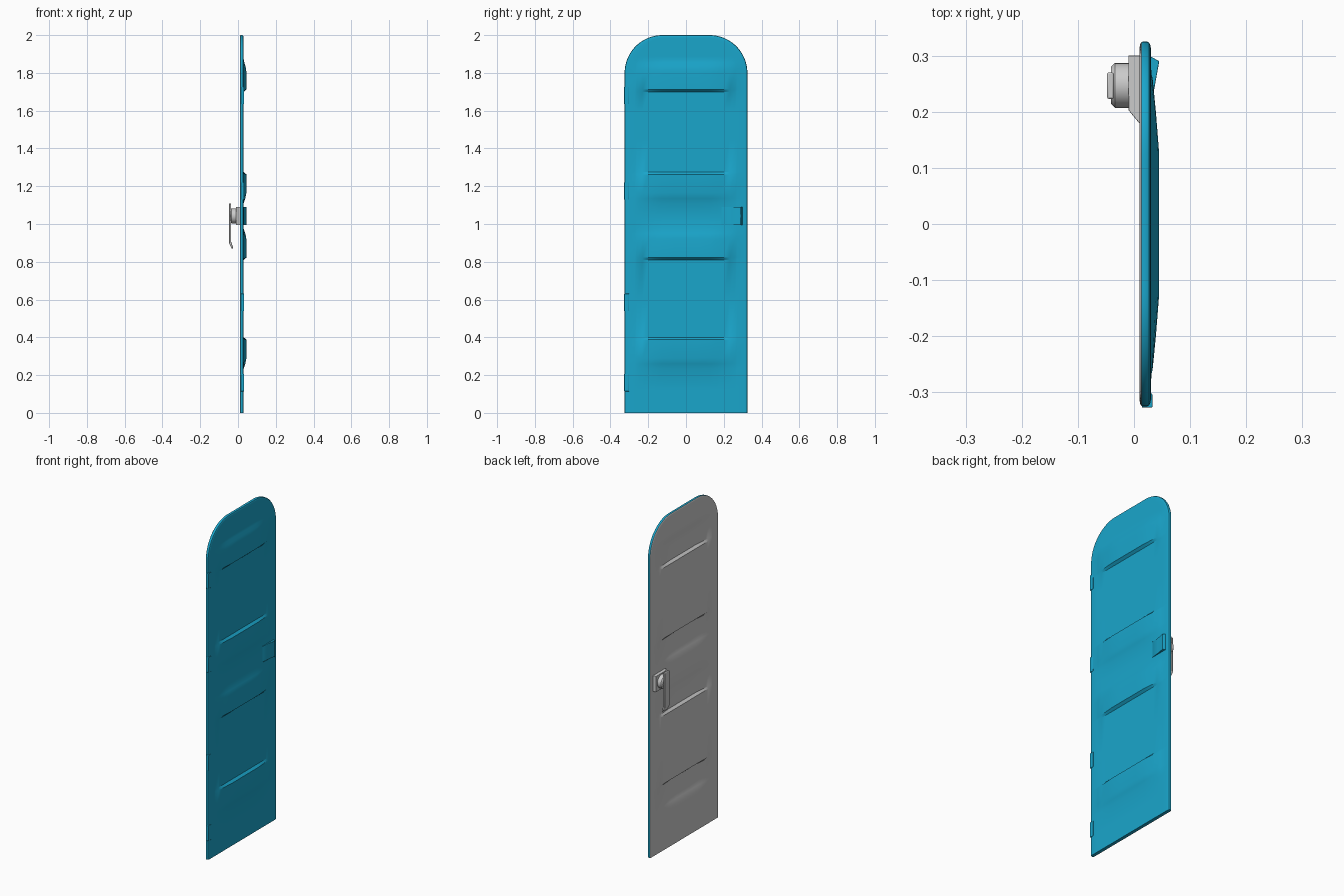
import bpy, bmesh, math

if "Cube" in bpy.data.objects:
    bpy.data.objects.remove(bpy.data.objects["Cube"])

blue = bpy.data.materials.new("blue_paint")
blue.diffuse_color = (0.01, 0.38, 0.6, 1)
blue.use_nodes = True
blue.node_tree.nodes["Principled BSDF"].inputs["Base Color"].default_value = blue.diffuse_color


def finish(name, bm, mat=None, bevel=0, segments=2):
    me = bpy.data.meshes.new(name)
    bm.to_mesh(me)
    bm.free()
    ob = bpy.data.objects.new(name, me)
    bpy.context.collection.objects.link(ob)
    if mat:
        me.materials.append(mat)
    if bevel:
        m = ob.modifiers.new("bevel", 'BEVEL')
        m.width, m.segments = bevel, segments
    bpy.ops.object.select_all(action='DESELECT')
    ob.select_set(True)
    bpy.context.view_layer.objects.active = ob
    bpy.ops.object.shade_smooth_by_angle(angle=math.radians(30))
    return ob


def lerp_table(v, table):
    if v <= table[0][0]:
        return table[0][1]
    for (a, fa), (b, fb) in zip(table, table[1:]):
        if v <= b:
            return fa + (fb - fa) * (v - a) / (b - a)
    return table[-1][1]


# Pressed ribs: (sharp edge z, direction of the soft fade)
RIBS = [(1.70, 1), (1.275, -1), (0.81, 1), (0.40, -1)]
ACROSS = [(0, 1), (0.13, 1), (0.2, 0.62), (0.262, 0.2), (0.272, 0)]
ALONG = [(0, 0), (0.012, 1), (0.11, 1), (0.14, 0.6), (0.165, 0)]


def rib_height(y, z):
    h = max(lerp_table((z - z0) * d, ALONG) for z0, d in RIBS)
    return 0.0145 * h * lerp_table(abs(y), ACROSS)


half = [0.065, 0.13, 0.165, 0.2, 0.232, 0.262, 0.272, 0.315]
cols = [v / 0.315 for v in [-v for v in reversed(half)] + [0] + half]
low_rows = sorted([0, 0.12, 0.6, 1.04, 1.45, 1.6] +
                  [z0 + d * s for z0, d in RIBS for s, _ in ALONG if z0 + d * s < 1.8])
STEPS = 16


def outline_rows(inset):
    # half width of the arched door outline at every row
    rows = [(0.325 - inset, z) for z in low_rows]
    r = 0.2 - inset
    for k in range(STEPS + 1):
        a = math.pi / 2 * k / STEPS
        rows.append((0.125 + r * math.cos(a), 1.8 + r * math.sin(a)))
    return rows


def boundary(n, m):
    return ([(0, j) for j in range(m)] + [(i, m - 1) for i in range(1, n)] +
            [(n - 1, j) for j in range(m - 2, -1, -1)] + [(i, 0) for i in range(n - 2, 0, -1)])


def skin(name, rings, flip, mat=None):
    # ribbed sheet plus a rolled rim following (inset, x) rings
    bm = bmesh.new()

    def quad(*v):
        bm.faces.new(v[::-1] if flip else v)

    inset, x = rings[0]
    rows = outline_rows(inset)
    g = [[bm.verts.new((x + rib_height(t * w, z), t * w, z)) for t in cols] for w, z in rows]
    n, m = len(rows), len(cols)
    for i in range(n - 1):
        for j in range(m - 1):
            quad(g[i][j], g[i][j + 1], g[i + 1][j + 1], g[i + 1][j])
    edge = boundary(n, m)
    prev = [g[i][j] for i, j in edge]
    for inset, x in rings[1:]:
        rows = outline_rows(inset)
        cur = [bm.verts.new((x, cols[j] * rows[i][0], rows[i][1])) for i, j in edge]
        for k in range(len(edge)):
            q = (k + 1) % len(edge)
            quad(prev[k], cur[k], cur[q], prev[q])
        prev = cur
    return finish(name, bm, mat)


# Door panel: blue outside with its rim, grey inside
skin("door_outer_panel", [(0.012, 0.030), (0.006, 0.0292), (0.002, 0.027), (0, 0.0235),
                          (0, 0.0155), (0.001, 0.013)], False, blue)
skin("door_inner_panel", [(0.015, 0.0098), (0.008, 0.0103), (0.003, 0.0115), (0.001, 0.013)], True)


def prism(name, pts, lo, hi, axis, mat=None, bevel=0.002):
    # extrude a profile: axis z takes (x, y) points, axis y takes (x, z) points
    bm = bmesh.new()
    put = (lambda p, h: (p[0], p[1], h)) if axis == 'z' else (lambda p, h: (p[0], h, p[1]))
    a = [bm.verts.new(put(p, lo)) for p in pts]
    b = [bm.verts.new(put(p, hi)) for p in pts]
    bm.faces.new(a)
    bm.faces.new(b[::-1])
    for k in range(len(pts)):
        q = (k + 1) % len(pts)
        bm.faces.new((a[k], b[k], b[q], a[q]))
    bmesh.ops.recalc_face_normals(bm, faces=bm.faces[:])
    return finish(name, bm, mat, bevel)


# Hinge leaves along the edge
for k, z in enumerate((0.16, 0.585, 1.175, 1.68)):
    prism(f"hinge_{k + 1}", [(0.014, -0.327), (0.033, -0.327), (0.0325, -0.302), (0.014, -0.302)],
          z - 0.046, z + 0.046, 'z', blue, 0.0015)

# Outer pull wedge
prism("outer_pull", [(0.024, 0.18), (0.031, 0.19), (0.036, 0.24), (0.045, 0.290),
                     (0.031, 0.298), (0.024, 0.298)], 0.995, 1.09, 'z', blue, 0.001)

# Inner latch plate
prism("latch_plate", [(0.014, 0.18), (0.009, 0.18), (-0.010, 0.203), (-0.010, 0.300), (0.014, 0.300)],
      0.995, 1.09, 'z', None, 0.001)

# Round latch hub, turned from a profile
bm = bmesh.new()
prev = None
for x, r in [(-0.008, 0.040), (-0.034, 0.040), (-0.041, 0.033)]:
    ring = [bm.verts.new((x, 0.247 + r * math.cos(k * math.tau / 24), 1.043 + r * math.sin(k * math.tau / 24)))
            for k in range(24)]
    if prev:
        for k in range(24):
            q = (k + 1) % 24
            bm.faces.new((prev[k], ring[k], ring[q], prev[q]))
    prev = ring
bm.faces.new(prev)
bmesh.ops.recalc_face_normals(bm, faces=bm.faces[:])
finish("latch_hub", bm)

# Lever with its bent tip
prism("latch_lever", [(-0.048, 1.108), (-0.036, 1.108), (-0.036, 0.905), (-0.025, 0.872),
                      (-0.033, 0.870), (-0.048, 0.900)], 0.223, 0.27, 'y', None, 0.003)
